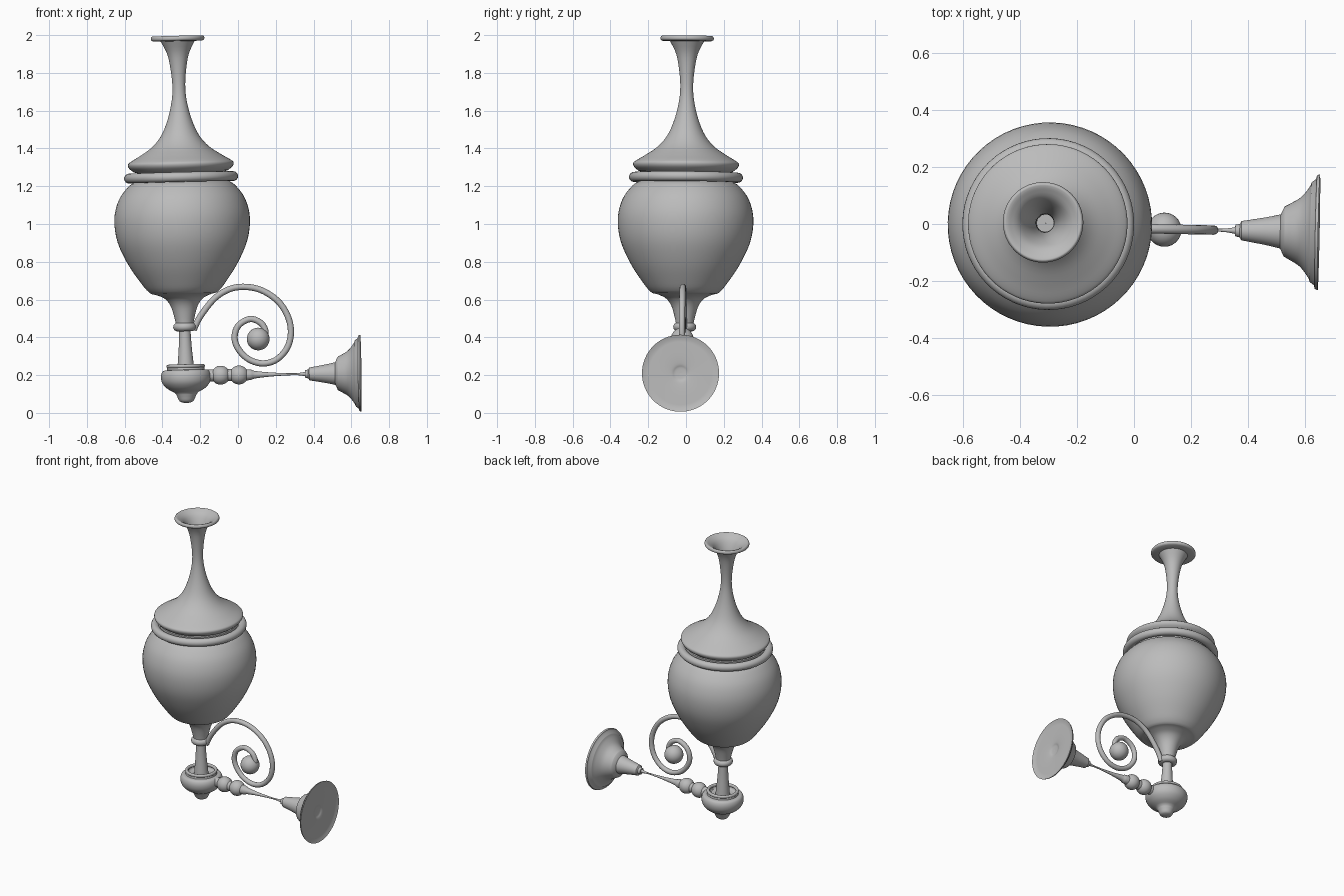
import bpy, math
from mathutils import Vector

if "Cube" in bpy.data.objects:
    bpy.data.objects.remove(bpy.data.objects["Cube"], do_unlink=True)

grey = bpy.data.materials.new("plain grey metal")
grey.use_nodes = True
grey.diffuse_color = (0.5, 0.5, 0.5, 1)
grey.node_tree.nodes["Principled BSDF"].inputs["Base Color"].default_value = (0.5, 0.5, 0.5, 1)

# The upright parts lean slightly; the arm swings slightly off the x axis
base, top = Vector((-0.272, -0.01, 0.055)), Vector((-0.32, 0.006, 2.0))
lean = (top - base).to_track_quat('Z', 'Y')
arm_start, arm_end = Vector((-0.272, -0.01, 0.197)), Vector((0.65, -0.029, 0.21))
swing = (arm_end - arm_start).to_track_quat('Z', 'Y')


def axis_at(z):
    return base.lerp(top, (z - base.z) / (top.z - base.z))


def arm_at(x):
    return arm_start.lerp(arm_end, (x - arm_start.x) / (arm_end.x - arm_start.x))


def finish(obj, name, angle=40):
    obj.name = name
    obj.data.materials.append(grey)
    bpy.ops.object.select_all(action='DESELECT')
    obj.select_set(True)
    bpy.context.view_layer.objects.active = obj
    bpy.ops.object.shade_smooth_by_angle(angle=math.radians(angle))
    return obj


def smooth_profile(points, steps=4):
    """Catmull-Rom through the points."""
    p = [Vector(q) for q in points]
    p = [p[0]] + p + [p[-1]]
    out = []
    for a, b, c, d in zip(p, p[1:], p[2:], p[3:]):
        for i in range(steps):
            t = i / steps
            out.append(0.5 * (2 * b + (c - a) * t + (2 * a - 5 * b + 4 * c - d) * t * t
                              + (3 * b - a - 3 * c + d) * t ** 3))
    return out + [p[-1]]


def lathe(name, runs, origin, rotation, segments=64):
    """Revolve (radius, height) runs; each run is smooth, joints between runs stay crisp."""
    pts = []
    for run in runs:
        pts += smooth_profile(run) if len(run) > 2 else [Vector(q) for q in run]
    prof = [pts[0]] + [b for a, b in zip(pts, pts[1:]) if (a - b).length > 1e-4]
    verts, faces = [], []
    for r, h in prof:
        for s in range(segments):
            a = math.tau * s / segments
            verts.append((max(r, 0.0005) * math.cos(a), max(r, 0.0005) * math.sin(a), h))
    for i in range(len(prof) - 1):
        for s in range(segments):
            n = (s + 1) % segments
            faces.append((i * segments + s, i * segments + n,
                          (i + 1) * segments + n, (i + 1) * segments + s))
    mesh = bpy.data.meshes.new(name)
    mesh.from_pydata(verts, [], faces)
    obj = bpy.data.objects.new(name, mesh)
    bpy.context.collection.objects.link(obj)
    obj.location, obj.rotation_mode, obj.rotation_quaternion = origin, 'QUATERNION', rotation
    return finish(obj, name)


def ring(name, z, major, minor):
    bpy.ops.mesh.primitive_torus_add(major_radius=major, minor_radius=minor, major_segments=64,
                                     minor_segments=16, location=axis_at(z),
                                     rotation=lean.to_euler())
    return finish(bpy.context.object, name, 60)


def ball(name, centre, radius):
    bpy.ops.mesh.primitive_uv_sphere_add(segments=32, ring_count=16, radius=radius, location=centre)
    return finish(bpy.context.object, name, 60)


ground = axis_at(0)

# Flared chimney and lid, with the open funnel inside the neck
lathe("chimney_lid", [
    [(0.2, 1.265), (0.25, 1.28)],
    [(0.25, 1.28), (0.274, 1.3), (0.28, 1.32), (0.265, 1.335), (0.215, 1.365), (0.15, 1.41),
     (0.1, 1.47), (0.065, 1.55), (0.042, 1.64), (0.034, 1.72), (0.04, 1.81), (0.057, 1.9),
     (0.09, 1.968)],
    [(0.09, 1.968), (0.132, 1.97)],
    [(0.132, 1.97), (0.14, 1.976), (0.141, 1.987), (0.134, 1.996), (0.122, 1.993)],
    [(0.122, 1.993), (0.085, 1.965), (0.054, 1.9), (0.037, 1.81), (0.031, 1.72), (0.031, 1.6)],
    [(0.031, 1.6), (0, 1.6)]], ground, lean)

# Collar and egg-shaped bowl running down to the stem
ring("collar_ring", 1.247, 0.276, 0.026)
lathe("egg_bowl", [
    [(0, 1.27), (0.245, 1.27)],
    [(0.245, 1.27), (0.248, 1.225)],
    [(0.248, 1.225), (0.285, 1.2), (0.335, 1.13), (0.359, 1.03), (0.344, 0.91), (0.288, 0.786),
     (0.217, 0.68), (0.185, 0.643), (0.168, 0.632)],
    [(0.168, 0.632), (0.14, 0.625), (0.1, 0.605), (0.071, 0.565), (0.052, 0.5), (0.044, 0.455)],
    [(0.044, 0.455), (0, 0.455)]], ground, lean)

# Stem and its ring
ring("stem_ring", 0.455, 0.038, 0.023)
lathe("stem", [[(0.03, 0.45), (0.031, 0.41), (0.035, 0.34), (0.043, 0.25), (0.046, 0.21)]],
      ground, lean)

# Bottom cup with rim, pointed finial below
ring("cup_rim", 0.247, 0.092, 0.01)
lathe("cup_finial", [
    [(0.03, 0.215), (0.082, 0.222), (0.09, 0.245)],
    [(0.098, 0.24), (0.1, 0.228)],
    [(0.1, 0.228), (0.123, 0.222), (0.133, 0.195), (0.126, 0.16), (0.1, 0.13), (0.065, 0.11)],
    [(0.065, 0.11), (0.055, 0.1)],
    [(0.055, 0.1), (0.048, 0.085), (0.036, 0.062), (0.015, 0.054), (0, 0.053)]], ground, lean)

# Two beads on the arm
for name, x in (("inner_bead", -0.092), ("outer_bead", 0.005)):
    ball(name, arm_at(x), 0.05)

# Tapered arm and wall bell, heights given along the arm as x values
arm_origin = arm_at(0)
lathe("wall_arm", [[(0.032, -0.2), (0.03, 0.04), (0.02, 0.09), (0.011, 0.17), (0.006, 0.26),
                    (0.006, 0.32), (0.014, 0.365)]], arm_origin, swing, 32)
lathe("wall_bell", [
    [(0, 0.355), (0.02, 0.356)],
    [(0.02, 0.356), (0.024, 0.372)],
    [(0.024, 0.372), (0.034, 0.378)],
    [(0.034, 0.378), (0.041, 0.42), (0.05, 0.47), (0.06, 0.515)],
    [(0.06, 0.515), (0.088, 0.528)],
    [(0.088, 0.528), (0.1, 0.55), (0.122, 0.585), (0.155, 0.612), (0.176, 0.622)],
    [(0.176, 0.622), (0.186, 0.636)],
    [(0.186, 0.636), (0.2, 0.64)],
    [(0.2, 0.64), (0.204, 0.65)],
    [(0.204, 0.65), (0.182, 0.642)],
    [(0.182, 0.642), (0.1, 0.64), (0.05, 0.636), (0.03, 0.63), (0, 0.628)]], arm_origin, swing)

# Scroll bracket curling in to a ball
path = [(-0.235, 0.44), (-0.2, 0.51), (-0.125, 0.605), (-0.045, 0.655), (0.04, 0.667),
        (0.13, 0.647), (0.215, 0.588), (0.266, 0.505), (0.28, 0.42), (0.258, 0.34),
        (0.2, 0.28), (0.125, 0.262), (0.05, 0.288), (-0.002, 0.345), (-0.018, 0.405),
        (0.004, 0.464), (0.065, 0.497), (0.122, 0.475), (0.146, 0.43), (0.135, 0.4)]
curve = bpy.data.curves.new("scroll_bracket", 'CURVE')
curve.dimensions = '3D'
curve.bevel_depth, curve.bevel_resolution, curve.use_fill_caps = 0.0165, 4, True
points = smooth_profile(path, 6)
spline = curve.splines.new('POLY')
spline.points.add(len(points) - 1)
for p, q in zip(spline.points, points):
    p.co = (q.x, arm_at(q.x).y, q.y, 1)
scroll = bpy.data.objects.new("scroll_bracket", curve)
bpy.context.collection.objects.link(scroll)
bpy.ops.object.select_all(action='DESELECT')
scroll.select_set(True)
bpy.context.view_layer.objects.active = scroll
bpy.ops.object.convert(target='MESH')
finish(bpy.context.object, "scroll_bracket", 60)
ball("scroll_ball", (0.107, -0.02, 0.391), 0.06)
